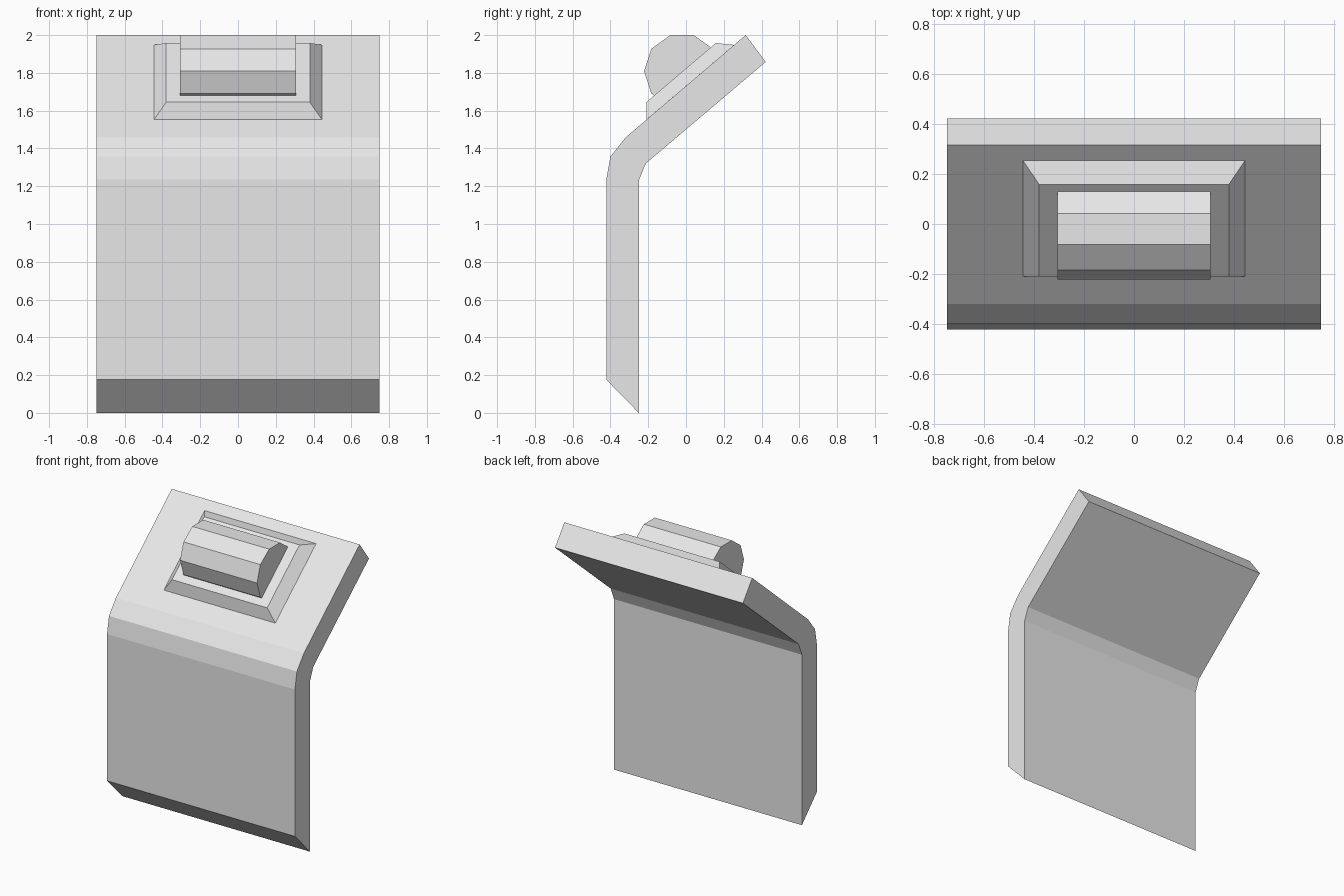
import bpy, bmesh, math

if "Cube" in bpy.data.objects:
    bpy.data.objects.remove(bpy.data.objects["Cube"])

grey = bpy.data.materials.new("light grey")
grey.diffuse_color = (0.8, 0.8, 0.8, 1)
grey.use_nodes = True
grey.node_tree.nodes["Principled BSDF"].inputs["Base Color"].default_value = grey.diffuse_color


def finish(name, bm):
    bmesh.ops.recalc_face_normals(bm, faces=bm.faces)
    me = bpy.data.meshes.new(name)
    bm.to_mesh(me)
    bm.free()
    me.materials.append(grey)
    ob = bpy.data.objects.new(name, me)
    bpy.context.collection.objects.link(ob)
    return ob


def prism(name, profile, half):
    """Extrude a (y, z) profile along x, from -half to half."""
    bm = bmesh.new()
    face = bm.faces.new([bm.verts.new((-half, y, z)) for y, z in profile])
    out = bmesh.ops.extrude_face_region(bm, geom=[face])
    moved = [v for v in out["geom"] if isinstance(v, bmesh.types.BMVert)]
    bmesh.ops.translate(bm, verts=moved, vec=(2 * half, 0, 0))
    return finish(name, bm)


# Bent panel: upright sheet with bevelled foot, leaning back at the top
prism("bent_panel", [(-0.25, 0.0), (-0.25, 1.23), (-0.213, 1.32), (0.422, 1.858),
                     (0.316, 2.0), (-0.32, 1.458), (-0.40, 1.357),
                     (-0.422, 1.235), (-0.422, 0.176)], 0.75)

# Tapered mount lying on the sloped top
bm = bmesh.new()
base, top = [], []
for ring, half, ends in ((base, 0.445, ((-0.21, 1.552), (0.255, 1.948))),
                         (top, 0.38, ((-0.21, 1.645), (0.158, 1.958)))):
    (y0, z0), (y1, z1) = ends
    for co in ((-half, y0, z0), (half, y0, z0), (half, y1, z1), (-half, y1, z1)):
        ring.append(bm.verts.new(co))
bm.faces.new(base)
bm.faces.new(top)
for i in range(4):
    j = (i + 1) % 4
    bm.faces.new((base[i], base[j], top[j], top[i]))
finish("tapered_mount", bm)

# Ten-sided roller set into the mount
prism("roller", [(-0.021 + 0.201 * math.cos(math.radians(36 * i)),
                  1.809 + 0.201 * math.sin(math.radians(36 * i)))
                 for i in range(10)], 0.307)
